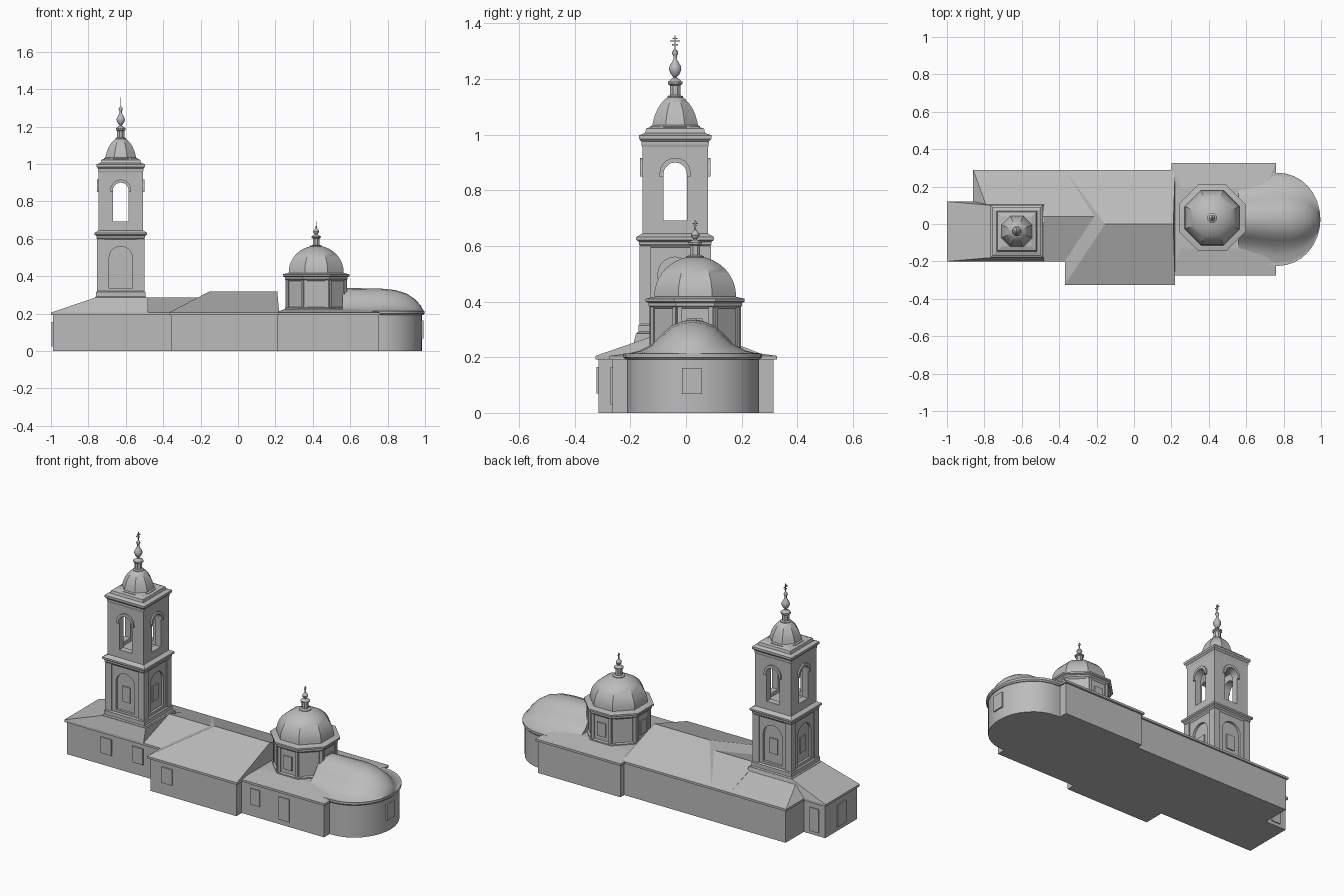
import bpy, bmesh, math
from math import sin, cos, pi, radians

old = bpy.data.objects.get("Cube")
if old:
    bpy.data.objects.remove(old, do_unlink=True)

stone = bpy.data.materials.new("plain grey")
stone.use_nodes = True
stone.diffuse_color = (0.5, 0.5, 0.5, 1)
stone.node_tree.nodes["Principled BSDF"].inputs["Base Color"].default_value = (0.5, 0.5, 0.5, 1)


def finish(name, bm):
    bmesh.ops.remove_doubles(bm, verts=bm.verts, dist=0.0002)
    bmesh.ops.recalc_face_normals(bm, faces=bm.faces)
    me = bpy.data.meshes.new(name)
    bm.to_mesh(me)
    bm.free()
    me.materials.append(stone)
    ob = bpy.data.objects.new(name, me)
    bpy.context.collection.objects.link(ob)
    return ob


def smooth(ob, angle=30):
    bpy.ops.object.select_all(action='DESELECT')
    ob.select_set(True)
    bpy.context.view_layer.objects.active = ob
    bpy.ops.object.shade_smooth_by_angle(angle=radians(angle))
    return ob


def loft(name, rings):
    """Skin a stack of equal-length closed rings and cap both ends."""
    bm = bmesh.new()
    rows = [[bm.verts.new(p) for p in ring] for ring in rings]
    n = len(rows[0])
    for a, b in zip(rows, rows[1:]):
        for i in range(n):
            j = (i + 1) % n
            bm.faces.new((a[i], a[j], b[j], b[i]))
    bm.faces.new(rows[0][::-1])
    bm.faces.new(rows[-1])
    return finish(name, bm)


def rect(x0, x1, y0, y1, z):
    return [(x0, y0, z), (x1, y0, z), (x1, y1, z), (x0, y1, z)]


def box(name, x0, x1, y0, y1, z0, z1):
    return loft(name, [rect(x0, x1, y0, y1, z0), rect(x0, x1, y0, y1, z1)])


def roof(name, base, top, z_top):
    return loft(name, [rect(*base, 0.192), rect(*base, 0.205), rect(*top, z_top)])


def square_stack(name, c, levels):
    return loft(name, [rect(c[0] - h, c[0] + h, c[1] - h, c[1] + h, z) for h, z in levels])


def lathe(name, c, profile, sides=8):
    k, off = 1 / cos(pi / sides), pi / sides
    return smooth(loft(name, [[(c[0] + r * k * cos(off + 2 * pi * i / sides),
                                c[1] + r * k * sin(off + 2 * pi * i / sides), z)
                               for i in range(sides)] for r, z in profile]))


def turned(c, angle, d, u, z):
    """Point at distance d out from c in direction angle, u sideways."""
    return (c[0] + d * cos(angle) - u * sin(angle), c[1] + d * sin(angle) + u * cos(angle), z)


def slab(name, c, angle, outline, d0, d1):
    return loft(name, [[turned(c, angle, d, u, z) for u, z in outline] for d in (d0, d1)])


def panel(w, z0, z1, u=0):
    return [(u - w, z0), (u + w, z0), (u + w, z1), (u - w, z1)]


def arch(w, z0, top, steps=10):
    spring = top - w
    return [(-w, z0), (w, z0)] + [(w * cos(pi * i / steps), spring + w * sin(pi * i / steps))
                                 for i in range(steps + 1)]


def cut(ob, cutters):
    for cutter in cutters:
        mod = ob.modifiers.new("opening", 'BOOLEAN')
        mod.operation, mod.solver, mod.object = 'DIFFERENCE', 'EXACT', cutter
        bpy.context.view_layer.objects.active = ob
        bpy.ops.object.modifier_apply(modifier=mod.name)


def discard(obs):
    for ob in obs:
        bpy.data.objects.remove(ob, do_unlink=True)


QUARTERS = [i * pi / 2 for i in range(4)]

# Low walls
box("porch_walls", -0.99, -0.48, -0.19, 0.11, 0, 0.2)
box("annex_walls", -0.85, -0.48, 0.11, 0.28, 0, 0.2)
box("nave_walls", -0.48, 0.21, -0.19, 0.28, 0, 0.2)
box("chapel_walls", -0.355, 0.21, -0.315, -0.19, 0, 0.2)
box("east_walls", 0.21, 0.75, -0.265, 0.315, 0, 0.2)

# Low roofs
roof("porch_roof", (-1, -0.48, -0.2, 0.12), (-0.765, -0.48, -0.18, 0.1), 0.285)
roof("annex_roof", (-0.86, -0.48, 0.09, 0.29), (-0.79, -0.48, 0.09, 0.1), 0.265)
roof("nave_roof", (-0.49, -0.2, -0.2, 0.29), (-0.49, -0.2, 0.04, 0.04), 0.287)
roof("chapel_roof", (-0.37, 0.22, -0.325, 0.29), (-0.155, 0.21, 0, 0), 0.317)
roof("east_roof", (0.2, 0.76, -0.275, 0.327), (0.25, 0.7, -0.13, 0.19), 0.224)

# Rounded apse with its bulging roof
AY = 0.025


def apse_ring(grow, z):
    pts = [(0.72, AY - 0.237 - grow, z)]
    for i in range(17):
        a = -pi / 2 + pi * i / 16
        pts.append((0.77 + (0.215 + grow) * cos(a), AY + (0.237 + grow) * sin(a), z))
    return pts + [(0.72, AY + 0.237 + grow, z)]


smooth(loft("apse_walls", [apse_ring(0, 0), apse_ring(0, 0.2)]))
smooth(loft("apse_eave", [apse_ring(0.004, 0.192), apse_ring(0.012, 0.2), apse_ring(0.012, 0.213)]))

OGEE = [(-1, 0), (-0.8, 0.1), (-0.62, 0.28), (-0.48, 0.56), (-0.33, 0.83), (-0.16, 0.96), (0, 1)]
OGEE += [(-u, h) for u, h in OGEE[-2::-1]]
sections = []
for x, w, h in [(0.56, 0.19, 0.125), (0.76, 0.237, 0.122), (0.84, 0.228, 0.114), (0.9, 0.2, 0.096),
                (0.945, 0.157, 0.066), (0.975, 0.1, 0.034), (0.992, 0.03, 0.004)]:
    sections.append([(x, AY + u * w, 0.212 + h * t) for u, t in OGEE])
smooth(loft("apse_roof", sections), 40)

# Octagonal drum with dome
D = (0.418, 0.033)
lathe("drum_wall", D, [(0.158, 0.2), (0.158, 0.39)])
lathe("drum_base", D, [(0.168, 0.2), (0.168, 0.23), (0.158, 0.235)])
lathe("drum_cornice", D, [(0.158, 0.375), (0.168, 0.385), (0.168, 0.395), (0.178, 0.4),
                          (0.178, 0.41), (0.145, 0.418)])
lathe("main_dome", D, [(0.147, 0.412)] + [(0.147 * cos(a), 0.42 + 0.143 * sin(a))
                                         for a in [radians(t) for t in range(8, 81, 9)]])
lathe("dome_lantern", D, [(0.032, 0.555), (0.032, 0.563), (0.018, 0.567), (0.018, 0.602),
                          (0.025, 0.606), (0.025, 0.612), (0.01, 0.622)])
lathe("dome_finial", D, [(0.008, 0.615), (0.007, 0.625), (0.014, 0.633), (0.016, 0.64), (0.012, 0.648),
                         (0.004, 0.657), (0.003, 0.668), (0, 0.67)], 16)
for i in range(8):
    a = i * pi / 4
    for s in (-1, 1):
        slab("drum_pilaster", D, a, panel(0.008, 0.23, 0.38, s * 0.056), 0.15, 0.164)
    if i % 2 == 0:
        slab("drum_window", D, a, panel(0.027, 0.26, 0.34), 0.15, 0.165)

# Bell tower, lower stage with arched recesses
T = (-0.627, -0.039)
square_stack("tower_plinth", T, [(0.138, 0.15), (0.138, 0.287), (0.132, 0.292), (0.132, 0.315), (0.126, 0.322)])
lower = square_stack("tower_lower_stage", T, [(0.122, 0.3), (0.122, 0.625)])
recesses = [slab("recess_cutter", T, a, arch(0.062, 0.335, 0.56), 0.108, 0.2) for a in QUARTERS]
cut(lower, recesses)
discard(recesses)
smooth(lower)
square_stack("tower_lower_cornice", T, [(0.122, 0.595), (0.13, 0.605), (0.13, 0.615), (0.14, 0.622),
                                        (0.14, 0.632), (0.118, 0.645)])
for a in QUARTERS:
    slab("tower_window", T, a, panel(0.026, 0.39, 0.48), 0.1, 0.115)
    for s in (-1, 1):
        slab("tower_pilaster", T, a, panel(0.021, 0.315, 0.6, s * 0.107), 0.11, 0.128)

# Open belfry
belfry = square_stack("belfry", T, [(0.118, 0.63), (0.118, 0.98)])
cutters = [slab("belfry_cutter", T, a, arch(0.042, 0.692, 0.9), -0.2, 0.2) for a in QUARTERS[:2]]
cutters.append(square_stack("belfry_hollow", T, [(0.08, 0.67), (0.08, 0.94)]))
cut(belfry, cutters)
smooth(belfry)
for a in QUARTERS:
    hood = slab("belfry_arch_hood", T, a, arch(0.056, 0.85, 0.917), 0.1, 0.127)
    cut(hood, cutters)
    smooth(hood)
discard(cutters)
square_stack("belfry_cornice", T, [(0.118, 0.955), (0.121, 0.965), (0.121, 0.975), (0.13, 0.985),
                                   (0.13, 0.998), (0.108, 1.006), (0.104, 1.022), (0.08, 1.03)])

# Tower dome, lantern and spire
lathe("tower_dome_rim", T, [(0.09, 1.015), (0.09, 1.03), (0.08, 1.035)])
lathe("tower_dome", T, [(0.083, 1.028), (0.08, 1.045), (0.073, 1.07), (0.063, 1.093), (0.05, 1.113),
                        (0.036, 1.128), (0.025, 1.136)])
lathe("tower_lantern", T, [(0.028, 1.13), (0.028, 1.138), (0.019, 1.142), (0.019, 1.177),
                           (0.026, 1.182), (0.026, 1.19), (0.01, 1.203)])
lathe("tower_finial", T, [(0.01, 1.19), (0.007, 1.208), (0.016, 1.218), (0.022, 1.233), (0.021, 1.245),
                          (0.013, 1.259), (0.006, 1.272), (0.006, 1.282), (0.011, 1.292), (0.01, 1.3),
                          (0.003, 1.308), (0, 1.309)], 16)


# Thin crosses facing east and west
def cross(name, c, z0, height, w):
    t = 0.002
    box(name + "_post", c[0] - t, c[0] + t, c[1] - t, c[1] + t, z0, z0 + height)
    for f, k in ((0.42, 0.6), (0.65, 1), (0.82, 0.5)):
        z = z0 + height * f
        box(name + "_bar", c[0] - t, c[0] + t, c[1] - w * k, c[1] + w * k, z - t, z + t)


cross("tower_cross", T, 1.3, 0.056, 0.018)
cross("dome_cross", D, 0.66, 0.033, 0.01)

# Wall windows and doors as thin plates: centre, facing, half width, heights
SOUTH, NORTH, WEST, EAST = -pi / 2, pi / 2, pi, 0
for name, x, y, facing, w, z0, z1 in [
        ("porch_window", -0.73, -0.19, SOUTH, 0.035, 0.07, 0.165),
        ("porch_window", -0.523, -0.19, SOUTH, 0.035, 0.07, 0.165),
        ("chapel_window", -0.245, -0.315, SOUTH, 0.035, 0.07, 0.165),
        ("east_window", 0.3, -0.265, SOUTH, 0.03, 0.07, 0.165),
        ("east_door", 0.49, -0.265, SOUTH, 0.035, 0.03, 0.165),
        ("porch_door", -0.99, -0.04, WEST, 0.04, 0.025, 0.155),
        ("porch_side_door", -0.92, 0.11, NORTH, 0.03, 0.02, 0.16),
        ("apse_window", 0.985, 0.02, EAST, 0.035, 0.068, 0.162)]:
    slab(name, (x, y), facing, panel(w, z0, z1), -0.008, 0.006)
